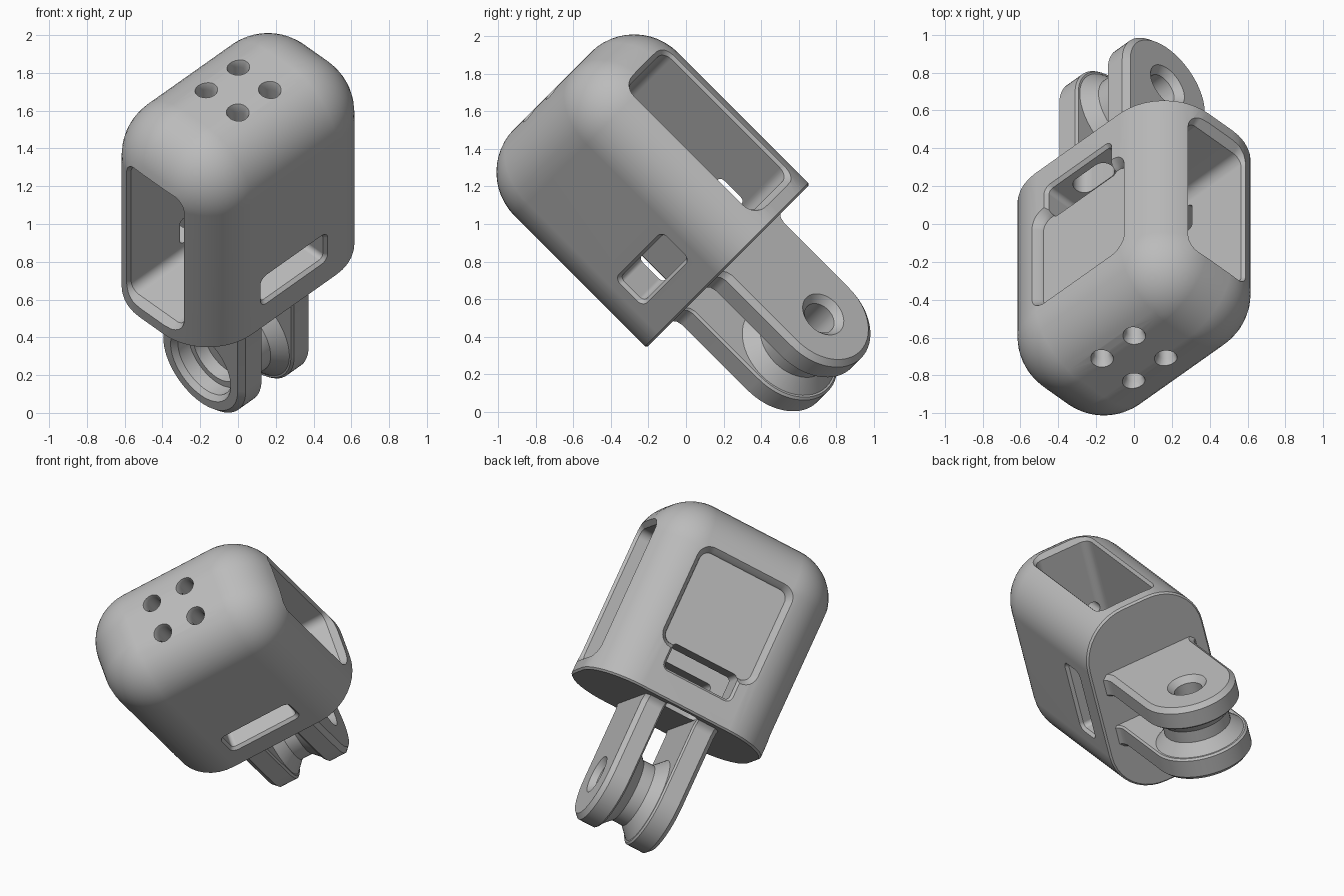
import bpy, bmesh, math
from mathutils import Matrix, Vector

cube = bpy.data.objects.get("Cube")
if cube:
    bpy.data.objects.remove(cube)

# Local frame: a = across the side windows, b = through the panel face, u = up the body
S = math.sqrt(0.5)
FRAME = Matrix(((S, -S, 0, 0), (0.5, 0.5, -S, 0.225), (0.5, 0.5, S, 0.775), (0, 0, 0, 1)))
TO_A = Matrix(((0, 0, 1, 0), (1, 0, 0, 0), (0, 1, 0, 0), (0, 0, 0, 1)))    # extrude along a
TO_B = Matrix(((1, 0, 0, 0), (0, 0, 1, 0), (0, 1, 0, 0), (0, 0, 0, 1)))    # extrude along b
TO_U = Matrix.Identity(4)

grey = bpy.data.materials.new("matte_grey")
grey.use_nodes = True
COLOR = (0.5, 0.5, 0.5, 1)
grey.diffuse_color = COLOR
grey.node_tree.nodes["Principled BSDF"].inputs["Base Color"].default_value = COLOR


def rounded_rect(w, h, r, cx=0, cy=0, seg=10):
    pts = []
    for q, (sx, sy) in enumerate(((1, 1), (-1, 1), (-1, -1), (1, -1))):
        for i in range(seg + 1):
            t = (q + i / seg) * math.pi / 2
            pts.append((cx + sx * (w - r) + r * math.cos(t), cy + sy * (h - r) + r * math.sin(t)))
    return pts


def circle(r, cx=0, cy=0, seg=48):
    return [(cx + r * math.cos(i * math.tau / seg), cy + r * math.sin(i * math.tau / seg))
            for i in range(seg)]


def loft(name, sections, axis=TO_U):
    """Skin a list of (height, outline) sections and cap both ends."""
    bm = bmesh.new()
    rings = [[bm.verts.new(axis @ Vector((x, y, z))) for x, y in pts] for z, pts in sections]
    n = len(rings[0])
    for lo, hi in zip(rings, rings[1:]):
        for i in range(n):
            j = (i + 1) % n
            bm.faces.new((lo[i], lo[j], hi[j], hi[i]))
    bm.faces.new(rings[0][::-1])
    bm.faces.new(rings[-1])
    bmesh.ops.recalc_face_normals(bm, faces=bm.faces)
    mesh = bpy.data.meshes.new(name)
    bm.to_mesh(mesh)
    bm.free()
    obj = bpy.data.objects.new(name, mesh)
    obj.matrix_world = FRAME
    mesh.materials.append(grey)
    bpy.context.collection.objects.link(obj)
    return obj


def activate(obj):
    bpy.ops.object.select_all(action='DESELECT')
    obj.select_set(True)
    bpy.context.view_layer.objects.active = obj


def cut(obj, cutter):
    mod = obj.modifiers.new("cut", 'BOOLEAN')
    mod.operation, mod.solver, mod.object = 'DIFFERENCE', 'EXACT', cutter
    activate(obj)
    bpy.ops.object.modifier_apply(modifier=mod.name)


# Housing: rounded block with a domed top edge
A, B, R, H = 0.645, 0.42, 0.33, 1.325
sections = [(0, rounded_rect(A - 0.012, B - 0.012, R - 0.012)), (0.012, rounded_rect(A, B, R))]
for i in range(13):
    t = i / 12 * math.pi / 2
    inset = R * (1 - math.cos(t))
    sections.append((H - R + R * math.sin(t),
                     rounded_rect(A - inset, B - inset, max(R - inset, 0.004))))
housing = loft("housing", sections)

# Openings: side window passage, shallow panel, strap slots, strap hole and vents
window = [(z, rounded_rect(0.2 + g, 0.47 + g, 0.06 + g, 0, 0.585))
          for z, g in ((-0.68, 0.06), (-0.6, 0), (0.6, 0), (0.68, 0.06))]
slot = [(z, rounded_rect(0.235 + g, 0.09 + g, 0.03 + g, 0, 0.275))
        for z, g in ((-0.46, 0.05), (-0.4, 0), (0.4, 0), (0.46, 0.05))]
panel = [(z, rounded_rect(0.31 + g, 0.32 + g, 0.06 + g, 0, 0.67))
         for z, g in ((0.365, 0), (0.385, 0.008), (0.45, 0.06))]
strap = [(z, rounded_rect(0.13, 0.06, 0.058, 0, 0.3)) for z in (-0.1, 0.25)]
cutters = [loft("window_cutter", window, TO_A), loft("slot_cutter", slot, TO_B),
           loft("panel_cutter", panel, TO_B), loft("strap_cutter", strap)]
for x in (-0.12, 0.12):
    for y in (-0.12, 0.12):
        cutters.append(loft("vent_cutter", [(0.95, circle(0.045, x, y, 24)),
                                            (1.28, circle(0.045, x, y, 24)),
                                            (1.36, circle(0.075, x, y, 24))]))
for c in cutters:
    cut(housing, c)

# Hinge arms: flared foot, straight sides, round end, chamfered outer rim
PIVOT, ARM = -0.54, 0.308


def arm_outline(inset):
    w = ARM - inset
    pts = [(-w - 0.04, 0.01), (-w - 0.012, -0.015), (-w, -0.05)]
    pts += [(-w * math.cos(i * math.pi / 32), PIVOT - w * math.sin(i * math.pi / 32))
            for i in range(33)]
    return pts + [(w, -0.05), (w + 0.012, -0.015), (w + 0.04, 0.01)]


mount = []
for name, inner, outer in (("left_arm", 0.1, 0.25), ("right_arm", -0.12, -0.28)):
    side = math.copysign(1, outer)
    mount.append(loft(name, [(inner, arm_outline(0.012)), (inner + side * 0.012, arm_outline(0)),
                             (outer - side * 0.03, arm_outline(0)),
                             (outer, arm_outline(0.03))], TO_A))

# Waisted spool joining the arms at the pivot
mount.append(loft("hinge_spool", [(z, circle(r, 0, PIVOT)) for z, r in (
    (-0.125, 0.29), (-0.05, 0.215), (0.03, 0.215), (0.105, 0.29))], TO_A))

# Stepped pivot bore with a wide nut pocket
bore = loft("bore_cutter", [(z, circle(r, 0, PIVOT)) for z, r in (
    (-0.31, 0.25), (-0.25, 0.2), (-0.17, 0.2), (-0.169, 0.165), (-0.09, 0.165),
    (-0.089, 0.09), (0.21, 0.09), (0.27, 0.145))], TO_A)
for part in mount:
    cut(part, bore)

for c in cutters + [bore]:
    bpy.data.objects.remove(c)

for part in [housing] + mount:
    activate(part)
    bpy.ops.object.shade_smooth_by_angle(angle=math.radians(32))
    part.modifiers.new("weighted_normals", 'WEIGHTED_NORMAL').keep_sharp = True
